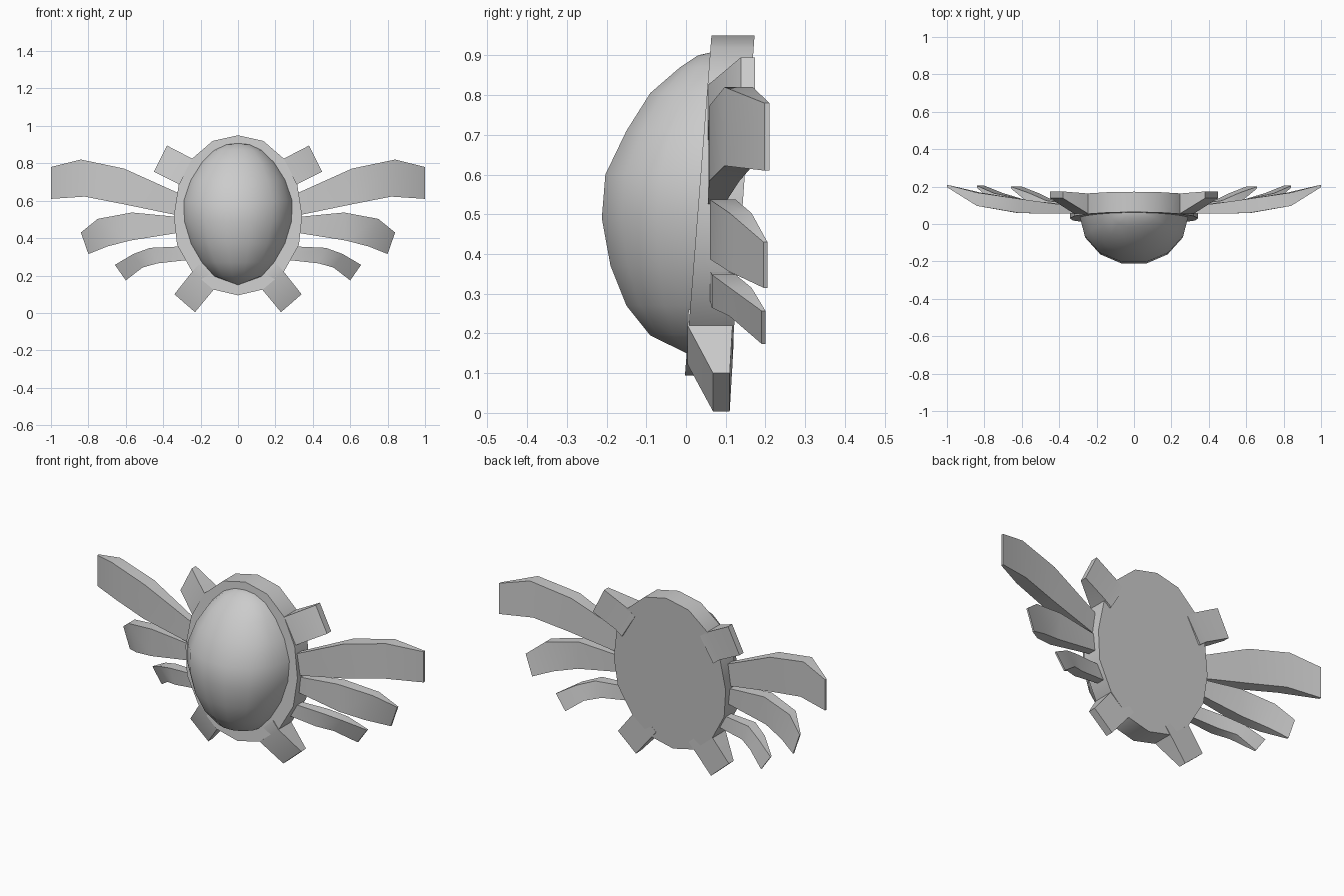
import bpy
import bmesh
import math

cube = bpy.data.objects.get("Cube")
if cube:
    bpy.data.objects.remove(cube, do_unlink=True)

grey = bpy.data.materials.new("plain grey")
grey.use_nodes = True
grey.diffuse_color = (0.6, 0.6, 0.6, 1)
grey.node_tree.nodes["Principled BSDF"].inputs["Base Color"].default_value = (0.6, 0.6, 0.6, 1)


def front_y(z):
    return -0.01 + 0.078 * z


def back_y(z):
    return 0.106 + 0.07 * z


def finish(name, bm, angle=30):
    bmesh.ops.recalc_face_normals(bm, faces=bm.faces)
    mesh = bpy.data.meshes.new(name)
    bm.to_mesh(mesh)
    bm.free()
    obj = bpy.data.objects.new(name, mesh)
    bpy.context.collection.objects.link(obj)
    mesh.materials.append(grey)
    bpy.ops.object.select_all(action="DESELECT")
    obj.select_set(True)
    bpy.context.view_layer.objects.active = obj
    bpy.ops.object.shade_smooth_by_angle(angle=math.radians(angle))
    return obj


def loft(name, sections):
    """Join closed cross-sections and cap both ends."""
    bm = bmesh.new()
    rings = [[bm.verts.new(p) for p in s] for s in sections]
    n = len(rings[0])
    for a, b in zip(rings, rings[1:]):
        for i in range(n):
            j = (i + 1) % n
            bm.faces.new((a[i], a[j], b[j], b[i]))
    bm.faces.new(rings[0])
    bm.faces.new(rings[-1])
    return finish(name, bm)


def bar(name, sections, side):
    """Each section: upper (x, z), lower (x, z), front y, back y."""
    rings = []
    for (ux, uz), (lx, lz), f, b in sections:
        rings.append([(side * ux, f, uz), (side * ux, b, uz),
                      (side * lx, b, lz), (side * lx, f, lz)])
    return loft(name, rings)


# Leaning back plate
half = [(0, 0.95), (0.135, 0.92), (0.245, 0.825), (0.317, 0.685), (0.343, 0.52),
        (0.326, 0.365), (0.245, 0.22), (0.132, 0.125), (0, 0.094)]
outline = half + [(-x, z) for x, z in half[-2:0:-1]]
loft("back_plate", [[(x, y(z), z) for x, z in outline] for y in (front_y, back_y)])

# Domed shell: half rings of (z, front y, half width), from top to bottom
rows = [(0.9, 0.03, 0.065), (0.87, -0.015, 0.13), (0.805, -0.09, 0.195),
        (0.71, -0.15, 0.255), (0.6, -0.203, 0.292), (0.49, -0.212, 0.289),
        (0.37, -0.19, 0.253), (0.27, -0.15, 0.195), (0.195, -0.09, 0.128)]
bm = bmesh.new()
steps = 7
grid = []
for z, yf, w in rows:
    base = front_y(z) + 0.01
    ring = []
    for i in range(steps + 1):
        t = math.pi * (i / steps - 0.5)
        ring.append(bm.verts.new((w * math.sin(t),
                                  base + (yf - base) * math.cos(t) / 0.975, z)))
    grid.append(ring)
for a, b in zip(grid, grid[1:]):
    for i in range(steps):
        bm.faces.new((a[i], a[i + 1], b[i + 1], b[i]))
for ring, z in ((grid[0], 0.907), (grid[-1], 0.15)):
    pole = bm.verts.new((0, front_y(z), z))
    for i in range(steps):
        bm.faces.new((ring[i], ring[i + 1], pole))
bmesh.ops.holes_fill(bm, edges=[e for e in bm.edges if e.is_boundary], sides=0)
finish("domed_shell", bm, 50)

# Side blades and corner tabs
parts = {
    "upper_blade": [((0.29, 0.628), (0.29, 0.515), 0.055, 0.09),
                    ((0.61, 0.772), (0.62, 0.583), 0.058, 0.134),
                    ((0.84, 0.82), (0.82, 0.622), 0.097, 0.168),
                    ((1.0, 0.78), (1.0, 0.61), 0.197, 0.21)],
    "middle_blade": [((0.29, 0.51), (0.29, 0.433), 0.06, 0.1),
                     ((0.567, 0.537), (0.577, 0.387), 0.06, 0.125),
                     ((0.75, 0.503), (0.7, 0.355), 0.11, 0.165),
                     ((0.84, 0.43), (0.8, 0.315), 0.195, 0.205)],
    "lower_blade": [((0.27, 0.357), (0.25, 0.285), 0.06, 0.1),
                    ((0.47, 0.348), (0.43, 0.265), 0.065, 0.125),
                    ((0.56, 0.315), (0.51, 0.243), 0.11, 0.165),
                    ((0.658, 0.257), (0.6, 0.174), 0.19, 0.2)],
    "upper_tab": [((0.2, 0.79), (0.28, 0.66), 0.055, 0.163),
                  ((0.245, 0.825), (0.32, 0.69), 0.055, 0.163),
                  ((0.38, 0.895), (0.45, 0.755), 0.138, 0.174)],
    "lower_tab": [((0.21, 0.26), (0.1, 0.16), 0.006, 0.119),
                  ((0.245, 0.22), (0.132, 0.122), 0.004, 0.117),
                  ((0.34, 0.1), (0.23, 0.004), 0.068, 0.11)],
}
for side, label in ((1, "left"), (-1, "right")):
    for name, sections in parts.items():
        bar(label + "_" + name, sections, side)
